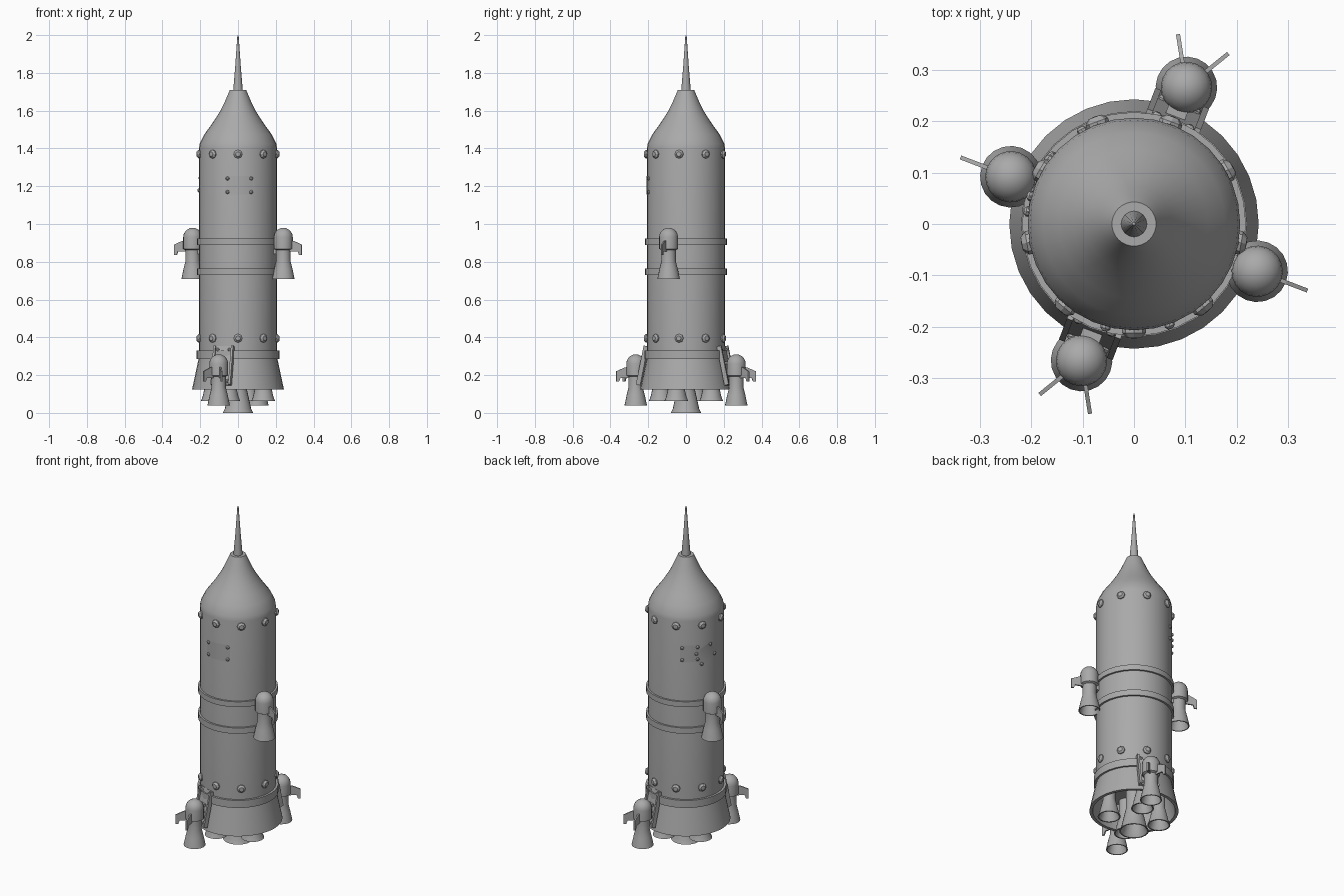
import bpy, bmesh, math
from mathutils import Matrix, Vector

cube = bpy.data.objects.get("Cube")
if cube:
    bpy.data.objects.remove(cube)

grey = bpy.data.materials.new("plain_grey")
grey.use_nodes = True
GREY = (0.4, 0.4, 0.4, 1)
grey.diffuse_color = GREY
grey.node_tree.nodes["Principled BSDF"].inputs["Base Color"].default_value = GREY


def finish(name, bm, matrix=Matrix(), smooth=True):
    """Turn a bmesh into a placed, shaded object."""
    bmesh.ops.recalc_face_normals(bm, faces=bm.faces[:])
    mesh = bpy.data.meshes.new(name)
    bm.to_mesh(mesh)
    bm.free()
    mesh.materials.append(grey)
    ob = bpy.data.objects.new(name, mesh)
    bpy.context.collection.objects.link(ob)
    ob.matrix_world = matrix
    if smooth:
        bpy.ops.object.select_all(action='DESELECT')
        ob.select_set(True)
        bpy.context.view_layer.objects.active = ob
        bpy.ops.object.shade_smooth_by_angle(angle=math.radians(30))
    return ob


def lathe(name, profile, sides, matrix=Matrix()):
    """Spin (radius, z) points about z; zero radius closes the end."""
    bm = bmesh.new()
    rings = []
    for r, z in profile:
        n = sides if r > 0 else 1
        rings.append([bm.verts.new((r * math.cos(math.tau * i / n), r * math.sin(math.tau * i / n), z))
                      for i in range(n)])
    for a, b in zip(rings, rings[1:]):
        for i in range(sides):
            j = (i + 1) % sides
            corners = [a[i % len(a)], a[j % len(a)], b[j % len(b)], b[i % len(b)]]
            bm.faces.new(list(dict.fromkeys(corners)))
    return finish(name, bm, matrix)


def box(name, size, matrix):
    bm = bmesh.new()
    bmesh.ops.create_cube(bm, size=1)
    bmesh.ops.scale(bm, vec=size, verts=bm.verts)
    return finish(name, bm, matrix, smooth=False)


def around(degrees, r=0, z=0):
    """Frame at an angle round the hull, with local x pointing outwards."""
    return Matrix.Rotation(math.radians(degrees), 4, 'Z') @ Matrix.Translation((r, 0, z))


OUT = Matrix.Rotation(math.pi / 2, 4, 'Y')  # turns local z outwards
HULL = 0.207

# Hull, nose and antenna
lathe("hull", [(0, 0.27), (HULL, 0.27), (HULL, 1.40), (0.203, 1.425), (0.178, 1.475), (0.145, 1.52),
               (0.118, 1.56), (0.093, 1.60), (0.073, 1.64), (0.058, 1.675), (0.043, 1.71), (0, 1.71)], 32)
lathe("antenna", [(0.026, 1.70), (0.015, 1.83), (0.004, 1.99), (0, 2.0)], 16)

# Raised bands
for name, low, high, r in (("upper_band", 0.89, 0.922, 0.218), ("middle_band", 0.73, 0.765, 0.218),
                           ("lower_band", 0.285, 0.33, 0.22)):
    lathe(name, [(HULL - 0.01, low), (r, low), (r, high), (HULL - 0.01, high)], 32)

# Flared, hollow tail skirt
lathe("tail_skirt", [(0.208, 0.29), (0.243, 0.125), (0.225, 0.125), (0.192, 0.265), (0, 0.265)], 32)


# Engine bells
def bell(name, r, throat, low, high, matrix):
    mid = low + (high - low) * 0.5
    lathe(name, [(0, high), (throat, high), (throat, mid), (r * 0.87, low + 0.02), (r, low), (r - 0.007, low),
                 (r * 0.76, low + 0.02), (throat * 0.8, mid), (0, mid + 0.01)], 20, matrix)


bell("main_engine_bell", 0.081, 0.045, 0, 0.27, Matrix())
for i in range(4):
    bell(f"outer_engine_bell_{i}", 0.063, 0.035, 0.063, 0.27, around(69 + 90 * i, 0.143))

# Two rings of domed studs
for ring, z in (("upper", 1.37), ("lower", 0.395)):
    for i in range(9):
        lathe(f"{ring}_stud_{i}", [(0.023, -0.01), (0.023, 0.005), (0.013, 0.015), (0, 0.016)], 8,
              around(-90 + 40 * i, HULL, z) @ OUT)


# Riveted hull patches
def rivet(name, matrix):
    lathe(name, [(0.010, -0.006), (0.010, 0.004), (0.005, 0.009), (0, 0.009)], 8, matrix @ OUT)


def patch(name, degrees, z, tilt, half_w=0.075, half_h=0.05):
    bm = bmesh.new()
    bmesh.ops.create_grid(bm, x_segments=8, y_segments=1, size=1)
    spin = Matrix.Rotation(math.radians(tilt), 2)

    def on_hull(u, v):
        s, t = spin @ Vector((u, v))
        return degrees + math.degrees(s / HULL), z + t

    for v in bm.verts:
        deg, h = on_hull(v.co.x * half_w, v.co.y * half_h)
        v.co = around(deg, HULL + 0.001, h).translation
    finish(name, bm)
    for i, (su, sv) in enumerate(((-1, -1), (1, -1), (1, 1), (-1, 1))):
        deg, h = on_hull(su * (half_w - 0.012), sv * (half_h - 0.014))
        rivet(f"{name}_rivet_{i}", around(deg, HULL, h))


patch("front_patch", -88, 1.205, 0)
patch("back_patch", 131, 1.205, 0, half_w=0.055)
patch("tilted_patch", 157, 1.19, 25, half_w=0.06)


# Side boosters with swept fins
def fin(name, matrix):
    bm = bmesh.new()
    outline = ((0.03, -0.065), (0.06, -0.07), (0.105, -0.09), (0.105, -0.145), (0.09, -0.145),
               (0.083, -0.125), (0.03, -0.125))
    face = bm.faces.new([bm.verts.new((x, -0.004, z)) for x, z in outline])
    side = bmesh.ops.extrude_face_region(bm, geom=[face])["geom"]
    bmesh.ops.translate(bm, vec=(0, 0.008, 0), verts=[g for g in side if isinstance(g, bmesh.types.BMVert)])
    finish(name, bm, matrix, smooth=False)


def booster(name, degrees, r, top, fin_angles):
    place = around(degrees, r, top)
    dome = [(0.05 * math.sin(a), 0.05 * math.cos(a) - 0.05) for a in (math.radians(18 * k) for k in range(6))]
    lathe(name, dome + [(0.05, -0.112), (0.038, -0.118), (0.038, -0.175), (0.048, -0.215), (0.06, -0.272),
                        (0.054, -0.272), (0.034, -0.18), (0, -0.17)], 20, place)
    for i, a in enumerate(fin_angles):
        fin(f"{name}_fin_{i}", place @ Matrix.Rotation(math.radians(a), 4, 'Z'))


for side, degrees in (("left", -21), ("right", 159)):
    booster(f"{side}_booster", degrees, 0.257, 0.98, (0,))
    box(f"{side}_mount", (0.05, 0.03, 0.1), around(degrees, 0.215, 0.89))

# Lower boosters on sloping riveted brackets
for side, degrees in (("front", 249), ("back", 69)):
    booster(f"{side}_booster", degrees, 0.285, 0.31, (-30, 30))
    slope = around(degrees, 0.224, 0.25) @ Matrix.Rotation(math.radians(-12), 4, 'Y')
    box(f"{side}_bracket_plate", (0.01, 0.105, 0.21), slope)
    for s in (-1, 1):
        box(f"{side}_bracket_rail_{s}", (0.024, 0.012, 0.21), slope @ Matrix.Translation((0.005, s * 0.05, 0)))
        for t in (-1, 1):
            rivet(f"{side}_bracket_rivet_{s}_{t}", slope @ Matrix.Translation((0.005, s * 0.034, t * 0.085)))
    for z in (0.225, 0.265):
        box(f"{side}_strut_{z}", (0.06, 0.04, 0.014), around(degrees, 0.245, z))
